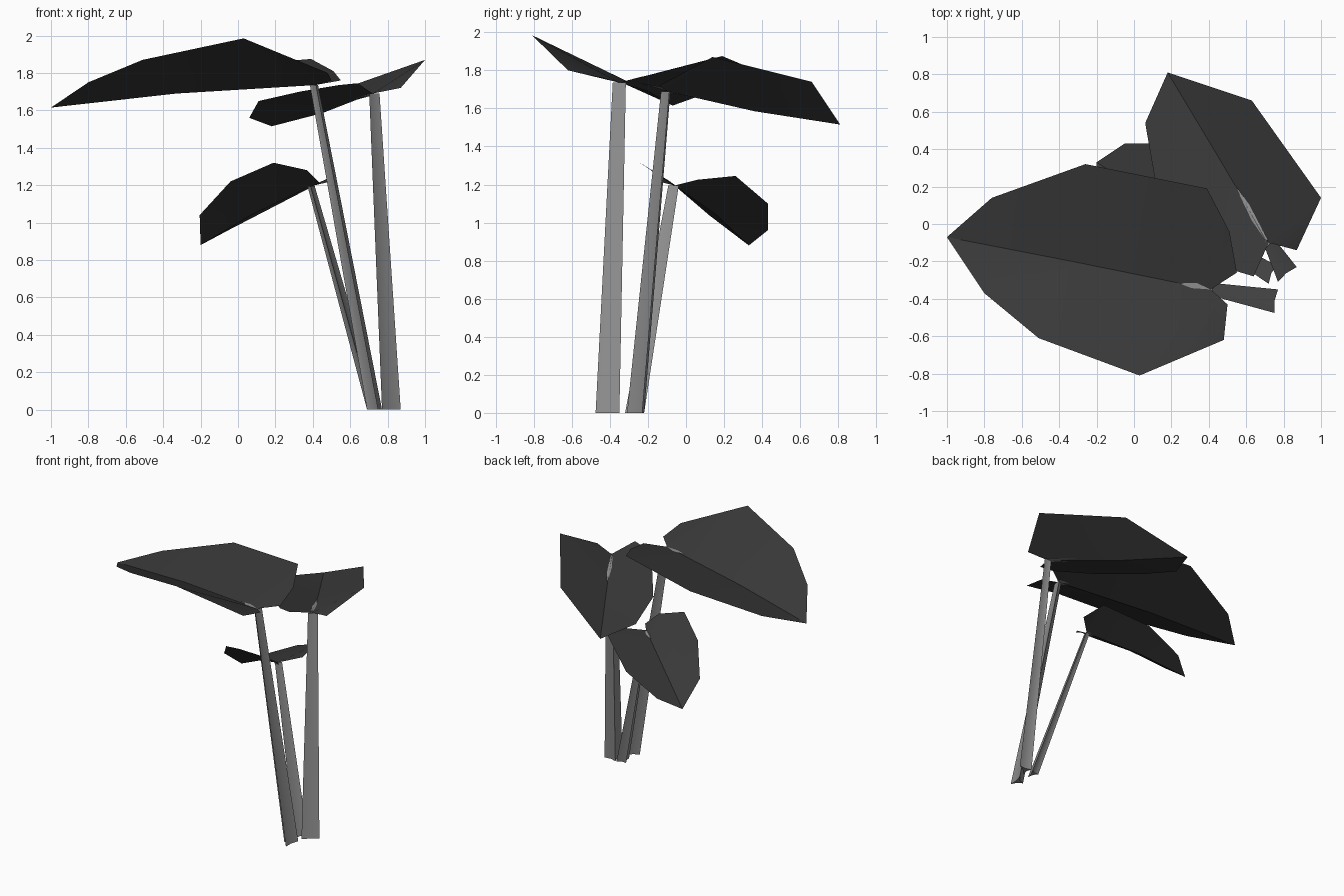
import bpy
import bmesh
import math
from mathutils import Vector

cube = bpy.data.objects.get("Cube")
if cube:
    bpy.data.objects.remove(cube, do_unlink=True)


def make_material(name, value):
    mat = bpy.data.materials.new(name)
    mat.use_nodes = True
    colour = (value, value, value, 1)
    mat.diffuse_color = colour
    mat.node_tree.nodes["Principled BSDF"].inputs["Base Color"].default_value = colour
    return mat


leaf_grey = make_material("dark leaf grey", 0.04)
stem_grey = make_material("light stem grey", 0.27)


def finish(bm, name, mat, angle):
    mesh = bpy.data.meshes.new(name)
    bm.to_mesh(mesh)
    bm.free()
    mesh.materials.append(mat)
    obj = bpy.data.objects.new(name, mesh)
    bpy.context.collection.objects.link(obj)
    bpy.ops.object.select_all(action="DESELECT")
    obj.select_set(True)
    bpy.context.view_layer.objects.active = obj
    bpy.ops.object.shade_smooth_by_angle(angle=math.radians(angle))


def make_leaf(name, heart, mid, tip, sides):
    """Leaf folded on its midrib; each side is (rim points, index where the fan changes hub)."""
    bm = bmesh.new()
    h, m, t = (bm.verts.new(p) for p in (heart, mid, tip))
    for rim, split in sides:
        r = [bm.verts.new(p) for p in rim] + [t]
        faces = [(h, r[split], m)]
        for i in range(len(r) - 1):
            faces.append((h if i < split else m, r[i], r[i + 1]))
        for f in faces:
            face = bm.faces.new(f)
            face.normal_update()
            if face.normal.z < 0:
                face.normal_flip()
    finish(bm, name, leaf_grey, 25)


def make_stem(name, corners, heart, mid, reach):
    """Three-ridged tapering stalk that ends in a point lying along the midrib."""
    bm = bmesh.new()
    corners = [Vector((x, y, 0)) for x, y in corners]
    centre = sum(corners, Vector()) / 3
    section = []
    for a, b in zip(corners, corners[1:] + corners[:1]):
        section += [a - centre, ((a + b) / 2 - centre) * 0.6]
    heart, mid = Vector(heart), Vector(mid)
    rings = []
    for s in (0, 0.5, 1):
        middle = centre.lerp(heart, s)
        rings.append([bm.verts.new(middle + p * (1 - 0.45 * s)) for p in section])
    bm.faces.new(rings[0])
    point = bm.verts.new(heart.lerp(mid, reach) + Vector((0, 0, 0.012)))
    n = len(section)
    for i in range(n):
        j = (i + 1) % n
        for low, high in zip(rings, rings[1:]):
            bm.faces.new((low[i], low[j], high[j], high[i]))
        bm.faces.new((rings[-1][i], rings[-1][j], point))
    bmesh.ops.recalc_face_normals(bm, faces=bm.faces)
    finish(bm, name, stem_grey, 40)


# Large leaf and its stem
heart, mid = (0.41, -0.35, 1.735), (-0.33, -0.20, 1.69)
make_leaf("large_leaf", heart, mid, (-1, -0.07, 1.615), [
    ([(0.50, -0.43, 1.76), (0.48, -0.62, 1.80), (0.03, -0.81, 1.985),
      (-0.51, -0.61, 1.87), (-0.80, -0.37, 1.75)], 2),
    ([(0.55, -0.26, 1.76), (0.51, -0.04, 1.81), (0.39, 0.19, 1.875),
      (-0.26, 0.32, 1.82), (-0.76, 0.14, 1.69)], 2)])
make_stem("large_leaf_stem", [(0.77, -0.35), (0.75, -0.475), (0.69, -0.41)],
          heart, mid, 0.24)

# Back leaf and its stem
heart, mid = (0.72, -0.10, 1.69), (0.45, 0.36, 1.585)
make_leaf("back_leaf", heart, mid, (0.18, 0.81, 1.515), [
    ([(0.87, -0.14, 1.72), (1, 0.14, 1.87), (0.63, 0.66, 1.74)], 1),
    ([(0.64, -0.28, 1.745), (0.54, -0.25, 1.735), (0.33, -0.05, 1.70),
      (0.11, 0.25, 1.65), (0.06, 0.54, 1.56)], 2)])
make_stem("back_leaf_stem", [(0.77, -0.31), (0.87, -0.23), (0.77, -0.22)],
          heart, mid, 0.68)

# Small low leaf and its stem
heart, mid = (0.39, -0.06, 1.195), (0.07, 0.16, 1.04)
make_leaf("small_leaf", heart, mid, (-0.20, 0.33, 0.88), [
    ([(0.44, -0.12, 1.21), (0.37, -0.19, 1.28), (0.19, -0.25, 1.32),
      (-0.04, -0.09, 1.22), (-0.205, 0.12, 1.04)], 2),
    ([(0.52, 0.06, 1.225), (0.50, 0.26, 1.245), (0.22, 0.43, 1.10),
      (-0.05, 0.43, 0.96)], 1)])
make_stem("small_leaf_stem", [(0.72, -0.32), (0.76, -0.22), (0.69, -0.24)],
          heart, mid, 0.25)
